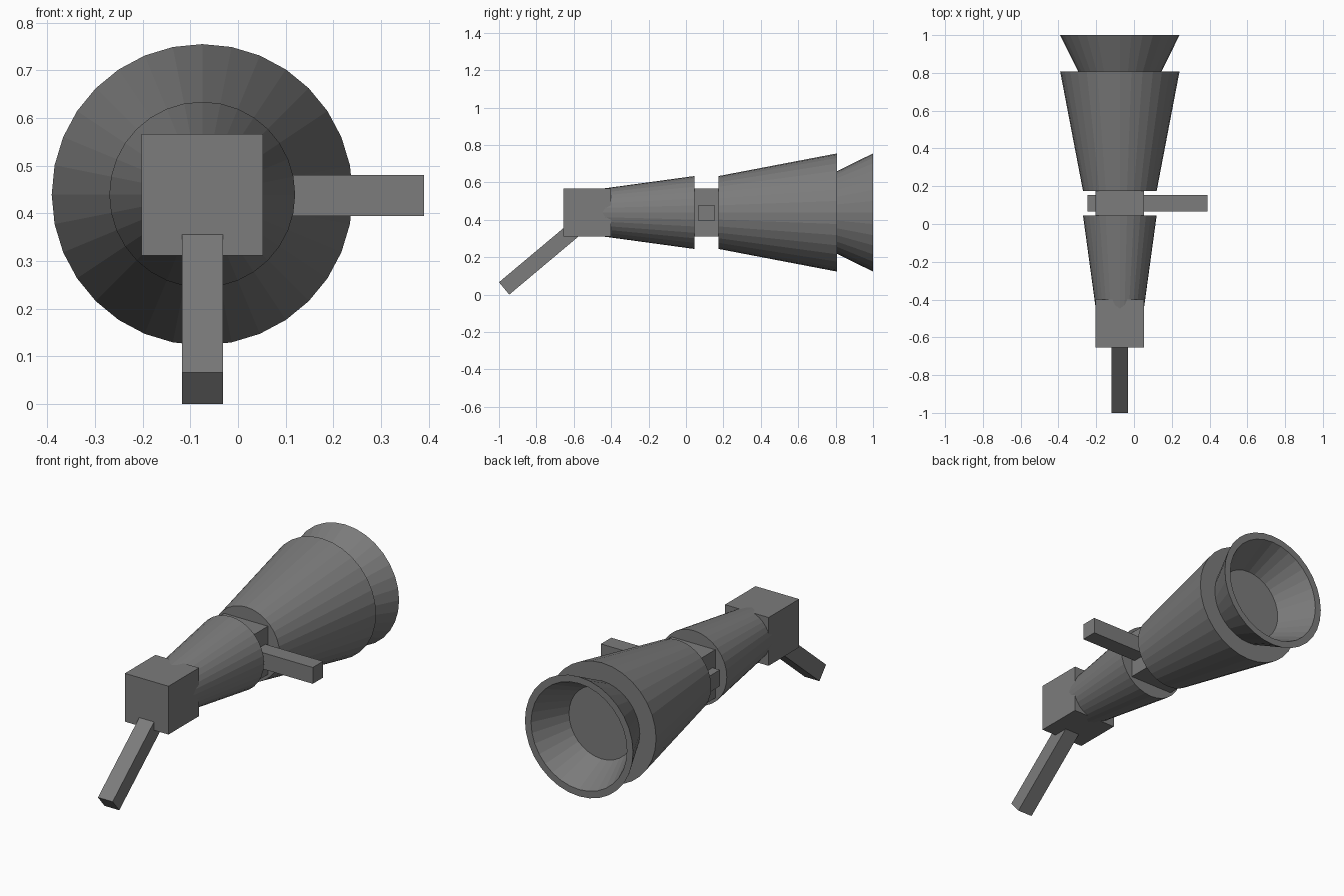
import bpy
import bmesh
from math import sin, cos, radians, tau
from mathutils import Vector

cube = bpy.data.objects.get("Cube")
if cube:
    bpy.data.objects.remove(cube, do_unlink=True)

AXIS_X, AXIS_Z = -0.075, 0.439   # the long axis of the body
SIDES = 32
BAR = 0.086                      # thickness of both handles
BLOCK = 0.255                    # edge of the square blocks

grey = bpy.data.materials.new("dark grey")
grey.use_nodes = True
grey.diffuse_color = (0.2, 0.2, 0.2, 1)
grey.node_tree.nodes["Principled BSDF"].inputs["Base Color"].default_value = (0.2, 0.2, 0.2, 1)


def finish(name, bm):
    bmesh.ops.recalc_face_normals(bm, faces=bm.faces)
    mesh = bpy.data.meshes.new(name)
    bm.to_mesh(mesh)
    bm.free()
    mesh.materials.append(grey)
    obj = bpy.data.objects.new(name, mesh)
    bpy.context.collection.objects.link(obj)
    return obj


def box(name, centre, size, tilt=0):
    bm = bmesh.new()
    bmesh.ops.create_cube(bm, size=1)
    bmesh.ops.scale(bm, vec=Vector(size), verts=bm.verts)
    obj = finish(name, bm)
    obj.location = centre
    obj.rotation_euler.x = tilt
    return obj


def turned(name, profile):
    """Faceted solid around the body axis from (y, radius) rings, capped at both ends."""
    bm = bmesh.new()
    rings = []
    for y, r in profile:
        rings.append([bm.verts.new((AXIS_X + r * cos(tau * i / SIDES), y,
                                    AXIS_Z + r * sin(tau * i / SIDES))) for i in range(SIDES)])
    for a, b in zip(rings, rings[1:]):
        for i in range(SIDES):
            j = (i + 1) % SIDES
            bm.faces.new((a[i], a[j], b[j], b[i]))
    bm.faces.new(rings[0])
    bm.faces.new(rings[-1])
    return finish(name, bm)


# Body: two tapered sections and a hollow flared muzzle
turned("front_cone", [(-0.59, 0.108), (0.045, 0.195)])
turned("rear_cone", [(0.175, 0.195), (0.808, 0.316)])
turned("flared_muzzle", [(0.79, 0.212), (1.0, 0.316), (1.0, 0.28), (0.812, 0.19)])

# Square blocks at the front end and between the cones
box("front_block", (AXIS_X, -0.5275, AXIS_Z), (BLOCK, BLOCK, BLOCK))
box("middle_block", (AXIS_X, 0.11, AXIS_Z), (BLOCK, BLOCK, BLOCK))

# Cross handle through the middle block
length = 0.635
box("side_handle", (0.0725, 0.11, AXIS_Z - 0.002), (length, BAR, BAR))

# Sloping handle rising into the front block
tilt = radians(40)
centre_y = -0.9725 + cos(tilt) * length / 2
centre_z = 0.033 + sin(tilt) * length / 2
box("lower_handle", (AXIS_X, centre_y, centre_z), (BAR, length, BAR), tilt)
